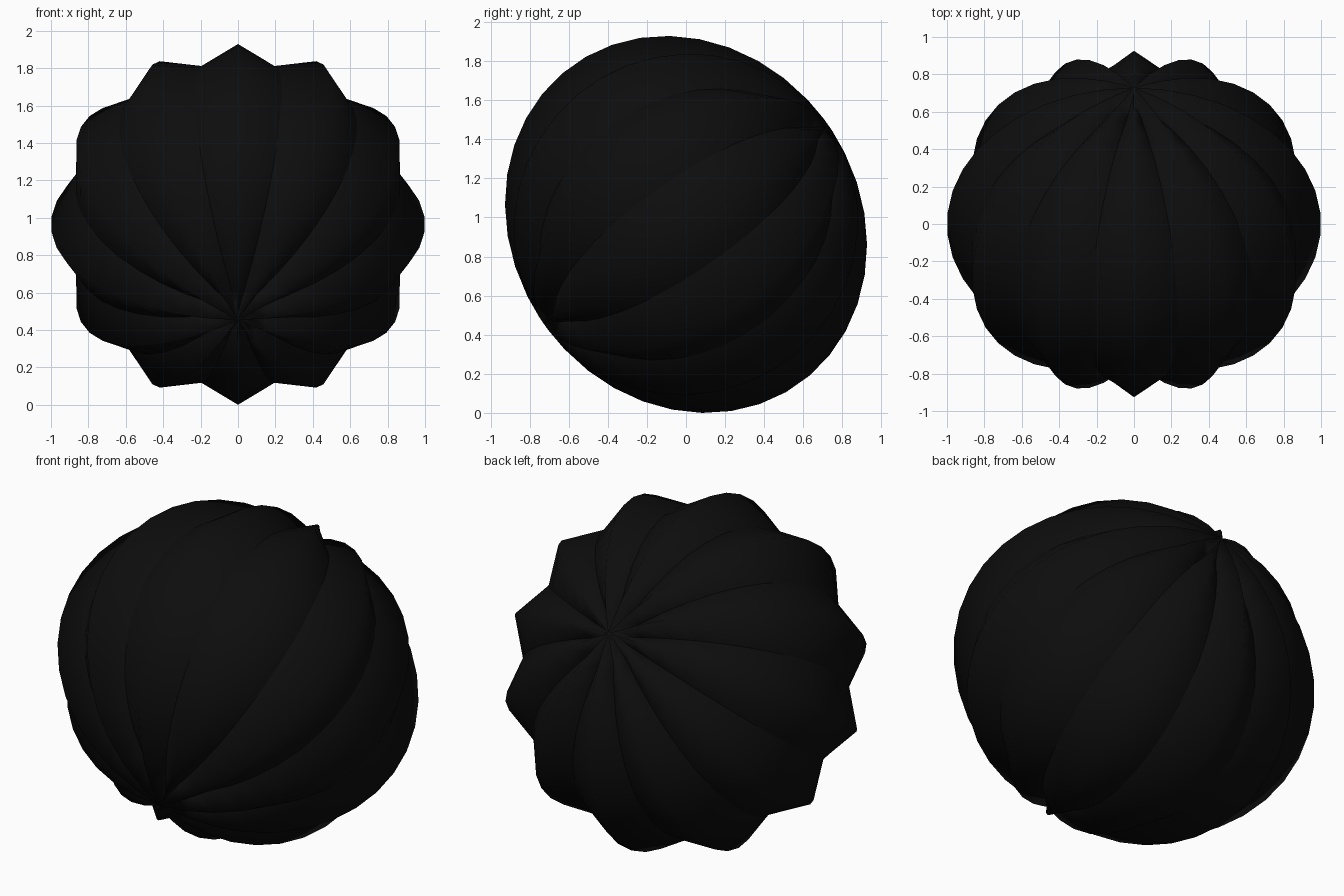
import bpy, bmesh, math
from mathutils import Matrix

LOBES = 12          # sharp ribs around the ball
SPANS = 19          # segments from pole to pole
HEIGHT = 0.888      # pole radius relative to the equator
VALLEY = 0.9        # groove radius relative to the ribs

cube = bpy.data.objects.get("Cube")
if cube:
    bpy.data.objects.remove(cube, do_unlink=True)

# Colour
black = bpy.data.materials.new("soft_black")
black.use_nodes = True
colour = (0.004, 0.004, 0.004, 1)
black.diffuse_color = colour
black.node_tree.nodes["Principled BSDF"].inputs["Base Color"].default_value = colour

# Ribbed ball: star-shaped rings along the pole axis, with thin rib ends at the poles
bm = bmesh.new()
angles = [math.pi * i / SPANS - math.pi / 2 for i in range(1, SPANS)]
tip = math.radians(87.5)
angles = [-tip] + angles + [tip]
rings = []
for lat in angles:
    ring = []
    for k in range(2 * LOBES):
        az = math.pi * k / LOBES
        r = VALLEY if k % 2 else 1.0
        ring.append(bm.verts.new((r * math.cos(lat) * math.cos(az),
                                  r * math.cos(lat) * math.sin(az),
                                  r * HEIGHT * math.sin(lat))))
    rings.append(ring)
bottom = bm.verts.new((0, 0, -HEIGHT))
top = bm.verts.new((0, 0, HEIGHT))
count = 2 * LOBES
for k in range(count):
    n = (k + 1) % count
    for low, high in zip(rings, rings[1:]):
        bm.faces.new((low[k], low[n], high[n], high[k]))
    bm.faces.new((bottom, rings[0][n], rings[0][k]))
    bm.faces.new((top, rings[-1][k], rings[-1][n]))

# Smooth lobes with crisp grooves between them
for face in bm.faces:
    face.smooth = True
for low, high in zip(rings, rings[1:]):
    for k in range(1, count, 2):
        bm.edges.get((low[k], high[k])).smooth = False

# Tilt the pole axis back and rest the ball on the floor
bm.transform(Matrix.Rotation(math.radians(-55), 4, "X"))
floor = min(v.co.z for v in bm.verts)
bm.transform(Matrix.Translation((0, 0, -floor)))
bmesh.ops.recalc_face_normals(bm, faces=bm.faces[:])

mesh = bpy.data.meshes.new("ribbed_ball")
bm.to_mesh(mesh)
bm.free()
mesh.materials.append(black)
ball = bpy.data.objects.new("ribbed_ball", mesh)
bpy.context.collection.objects.link(ball)
